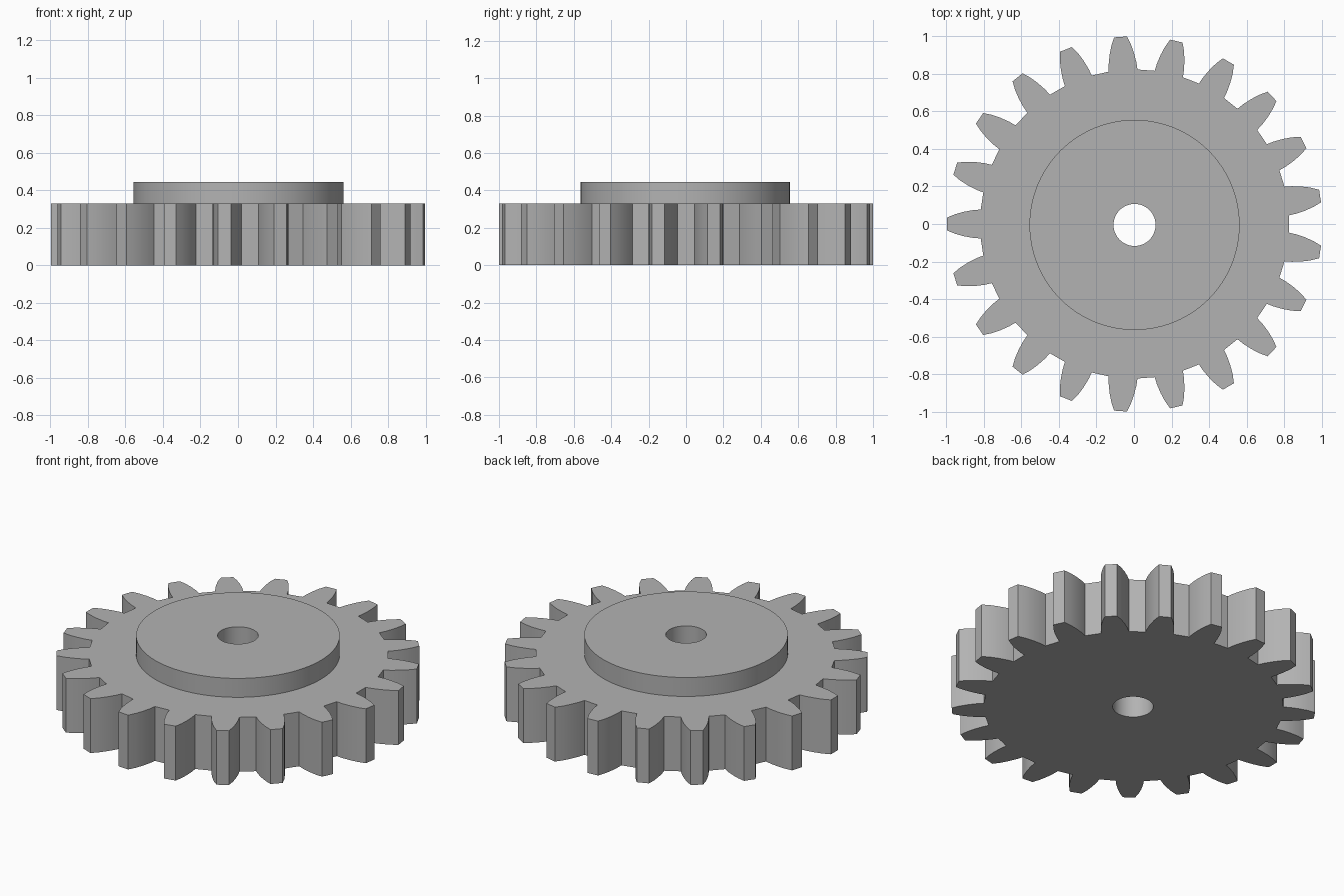
import bpy, bmesh
from math import sin, cos, pi, atan2, radians

if "Cube" in bpy.data.objects:
    bpy.data.objects.remove(bpy.data.objects["Cube"], do_unlink=True)

TEETH = 21
CENTRE_X, HUB_Y = 0.003, -0.005
GEAR_TOP, HUB_TOP = 0.33, 0.445
# Half tooth profile from root to tip: (distance from axis, half width)
FLANK = [(0.82, 0.077), (0.86, 0.074), (0.91, 0.065), (0.957, 0.052), (1.0, 0.034)]

steel = bpy.data.materials.new("plain_grey")
steel.use_nodes = True
grey = (0.45, 0.45, 0.45, 1)
steel.diffuse_color = grey
steel.node_tree.nodes["Principled BSDF"].inputs["Base Color"].default_value = grey


def circle(radius, count):
    return [(CENTRE_X + radius * cos(2 * pi * i / count),
             HUB_Y + radius * sin(2 * pi * i / count)) for i in range(count)]


def gear_outline():
    """Repeat the mirrored flank around the axis, one tooth pointing to -x."""
    tooth = [(r, -w) for r, w in FLANK] + [(r, w) for r, w in reversed(FLANK)]
    points = []
    for k in range(TEETH):
        a = pi + 2 * pi * k / TEETH
        points += [(CENTRE_X + r * cos(a) - w * sin(a), r * sin(a) + w * cos(a))
                   for r, w in tooth]
    return points


def bored_plate(name, outer, bore, bottom, top):
    """Fill between the outline and the bore, then extrude upwards."""
    bm = bmesh.new()
    edges = []
    for loop in (outer, bore):
        verts = [bm.verts.new((x, y, bottom)) for x, y in loop]
        edges += [bm.edges.new((v, verts[i - 1])) for i, v in enumerate(verts)]
    bmesh.ops.triangle_fill(bm, edges=edges, use_beauty=True, normal=(0, 0, 1))
    extruded = bmesh.ops.extrude_face_region(bm, geom=bm.faces[:], use_keep_orig=True)
    raised = [g for g in extruded["geom"] if isinstance(g, bmesh.types.BMVert)]
    bmesh.ops.translate(bm, verts=raised, vec=(0, 0, top - bottom))
    bmesh.ops.recalc_face_normals(bm, faces=bm.faces[:])
    mesh = bpy.data.meshes.new(name)
    bm.to_mesh(mesh)
    bm.free()
    mesh.materials.append(steel)
    obj = bpy.data.objects.new(name, mesh)
    bpy.context.collection.objects.link(obj)
    bpy.ops.object.select_all(action="DESELECT")
    obj.select_set(True)
    bpy.context.view_layer.objects.active = obj
    bpy.ops.object.shade_smooth_by_angle(angle=radians(20))
    return obj


# Toothed wheel and the raised round hub, sharing one through bore
bore = circle(0.112, 48)
bored_plate("gear_wheel", gear_outline(), bore, 0, GEAR_TOP)
bored_plate("raised_hub", circle(0.56, 96), bore, GEAR_TOP, HUB_TOP)
